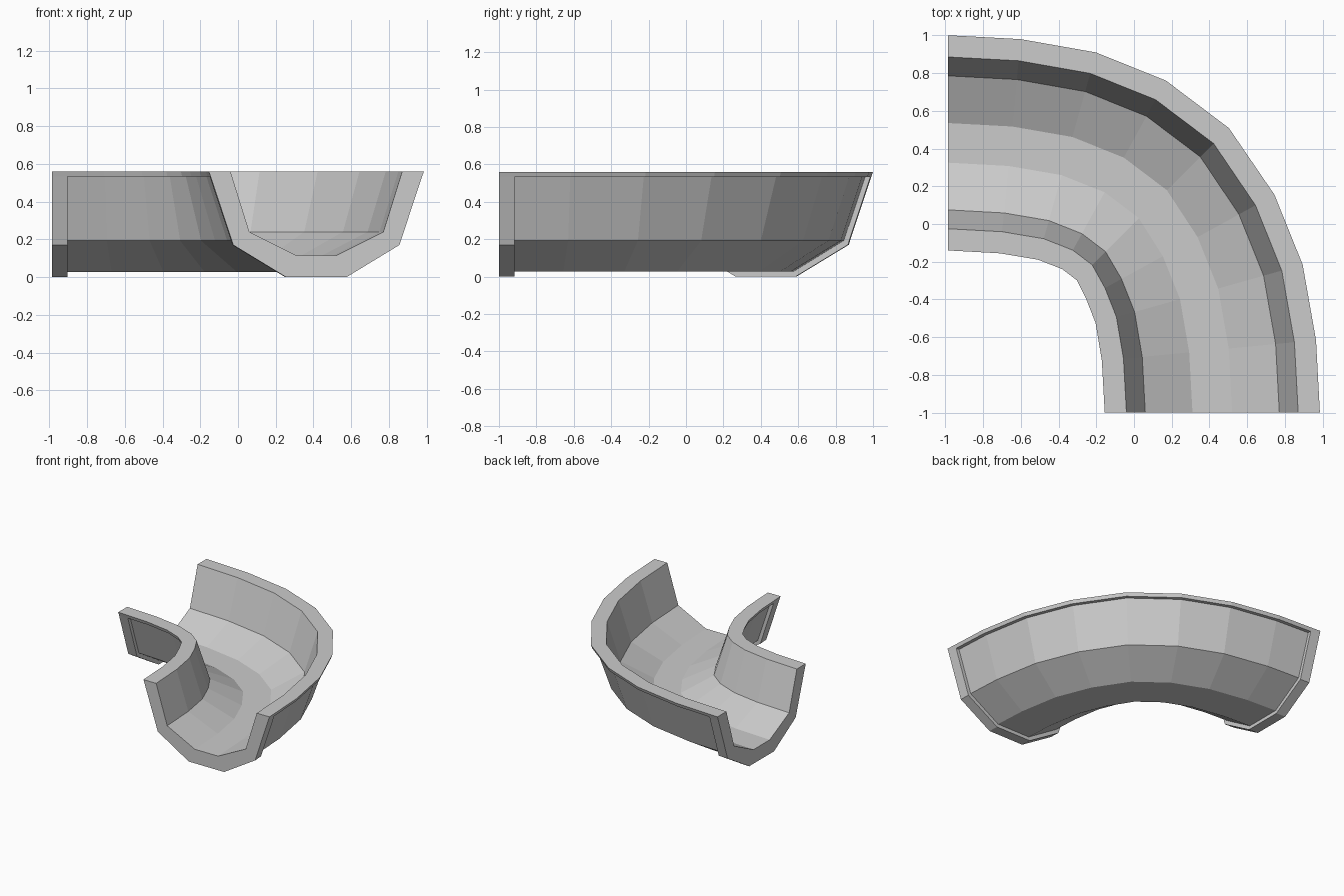
import bpy, bmesh
from math import sin, cos, radians
from mathutils import Vector

if "Cube" in bpy.data.objects:
    bpy.data.objects.remove(bpy.data.objects["Cube"])

# Half cross-sections (offset from centre line, height), rim to bottom
INNER = [(0.105, 0.115), (0.355, 0.24), (0.455, 0.56)]
COLLAR = [(0.57, 0.56), (0.56, 0.532), (0.56, 0.532), (0.44, 0.17), (0.16, 0.0)]
BODY = [(0.57, 0.56), (0.56, 0.532), (0.532, 0.532), (0.418, 0.193), (0.15, 0.028)]


def closed_profile(outer):
    half = INNER + outer
    return half + [(-u, z) for u, z in reversed(half)]


# Centre-line stations of the bend: x, y, heading angle; second half mirrored
first = [(-0.985, 0.43, 0), (-0.655, 0.412, 5.5), (-0.355, 0.36, 15.7), (-0.105, 0.26, 28.8)]
stations = first + [(0.1, 0.105, 45)]
stations += [(y - 0.015, x - 0.015, 90 - a) for x, y, a in reversed(first)]


def ring(profile, i):
    x, y, a = stations[i]
    a = radians(a)
    return [Vector((x + u * sin(a), y + u * cos(a), z)) for u, z in profile]


def ring_near_end(profile, end, neighbour, dist=0.083):
    pairs = zip(ring(profile, end), ring(profile, neighbour))
    return [p + (q - p).normalized() * dist for p, q in pairs]


collar, body = closed_profile(COLLAR), closed_profile(BODY)

# Collar at each end, recessed body with a rim lip between
rings = [ring(collar, 0), ring_near_end(collar, 0, 1), ring_near_end(body, 0, 1)]
rings += [ring(body, i) for i in range(1, 8)]
rings += [ring_near_end(body, 8, 7), ring_near_end(collar, 8, 7), ring(collar, 8)]

bm = bmesh.new()
loops = [[bm.verts.new(p) for p in r] for r in rings]
n = len(collar)
for a, b in zip(loops, loops[1:]):
    for k in range(n):
        m = (k + 1) % n
        bm.faces.new((a[k], a[m], b[m], b[k]))

# End faces as wall strips of the U
for lp in (loops[0], loops[-1]):
    bm.faces.new((lp[0], lp[1], lp[6], lp[7]))
    bm.faces.new((lp[1], lp[2], lp[3], lp[4], lp[5], lp[6]))
    bm.faces.new((lp[n - 1], lp[n - 2], lp[n - 7], lp[n - 8]))
    bm.faces.new((lp[n - 2], lp[n - 3], lp[n - 4], lp[n - 5], lp[n - 6], lp[n - 7]))
    bm.faces.new((lp[0], lp[7], lp[n - 8], lp[n - 1]))

bmesh.ops.remove_doubles(bm, verts=bm.verts, dist=0.0005)
bmesh.ops.recalc_face_normals(bm, faces=bm.faces)
mesh = bpy.data.meshes.new("curved_channel")
bm.to_mesh(mesh)
bm.free()
obj = bpy.data.objects.new("curved_channel", mesh)
bpy.context.collection.objects.link(obj)
